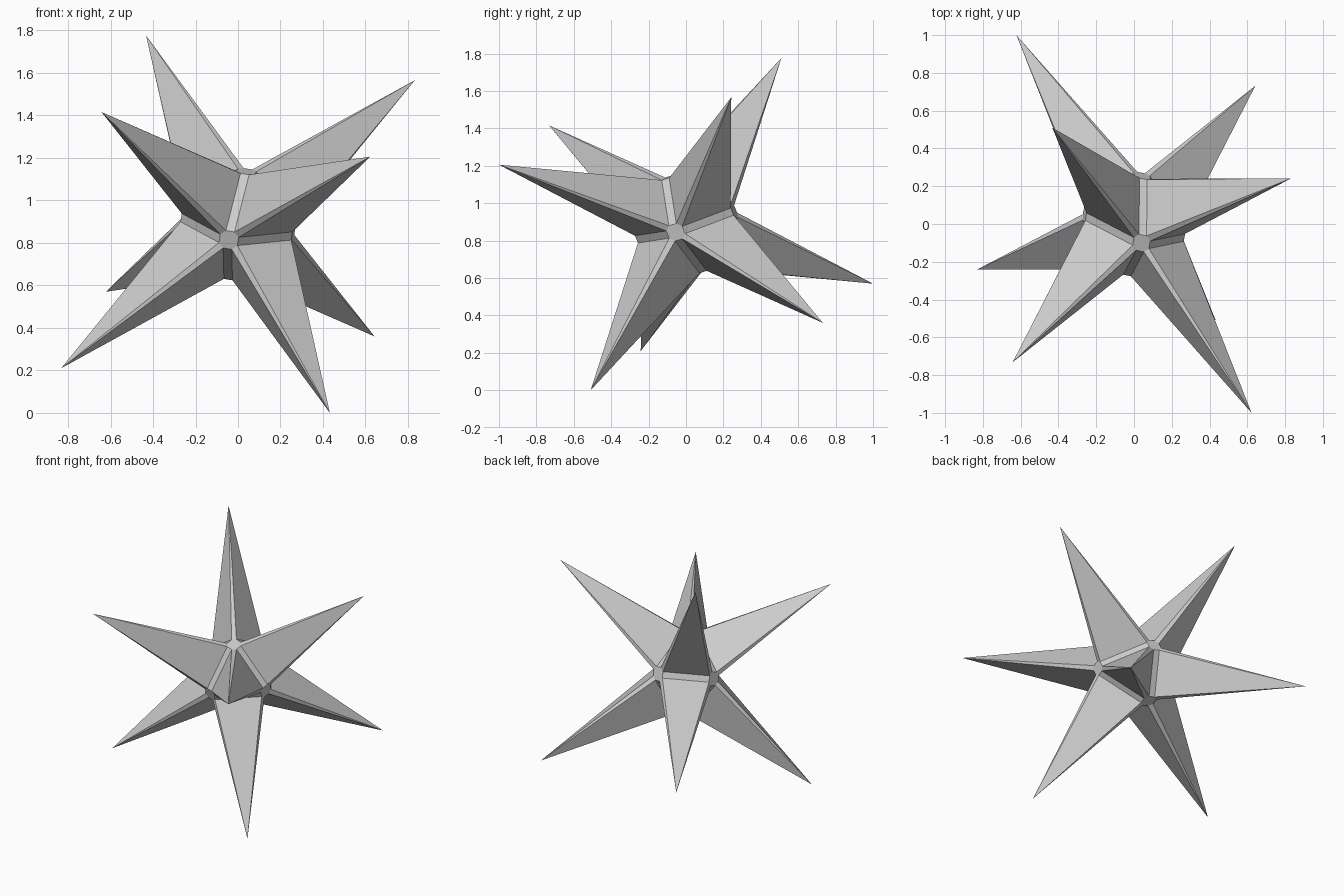
import bpy
import bmesh
from itertools import permutations, product
from mathutils import Matrix, Vector

cube = bpy.data.objects.get("Cube")
if cube:
    bpy.data.objects.remove(cube, do_unlink=True)

# Plain grey material
grey = bpy.data.materials.new("plain_grey")
grey.use_nodes = True
colour = (0.6, 0.6, 0.6, 1)
grey.diffuse_color = colour
grey.node_tree.nodes["Principled BSDF"].inputs["Base Color"].default_value = colour

# Slightly skewed axes of the star; each runs between neighbouring spike tips
axes = Matrix(((-1.265, 0.268, 0.21),
               (0.21, 1.242, 0.36),
               (0.19, -0.49, 1.206))).transposed()

# Core: an octahedron with bevelled edges and clipped corners
bm = bmesh.new()
for signs in product((-1, 1), repeat=3):
    for corner in permutations((0.016, 0.034, 0.206)):
        bm.verts.new([s * c for s, c in zip(signs, corner)])
bmesh.ops.convex_hull(bm, input=bm.verts[:])
bmesh.ops.dissolve_limit(bm, angle_limit=0.01, verts=bm.verts[:], edges=bm.edges[:])

# Spikes: pull the centre of each six-sided face out to a point
bases = [f for f in bm.faces if len(f.verts) == 6]
for tip in bmesh.ops.poke(bm, faces=bases)["verts"]:
    tip.co = Vector([0.5 if c > 0 else -0.5 for c in tip.co])

# Tilt the star and stand it on its lowest tip
for v in bm.verts:
    v.co = axes @ v.co
lowest = min(v.co.z for v in bm.verts)
bmesh.ops.translate(bm, verts=bm.verts[:], vec=(0, 0, -lowest))
bmesh.ops.recalc_face_normals(bm, faces=bm.faces[:])

mesh = bpy.data.meshes.new("spiked_star")
bm.to_mesh(mesh)
bm.free()
mesh.materials.append(grey)
star = bpy.data.objects.new("spiked_star", mesh)
bpy.context.collection.objects.link(star)
